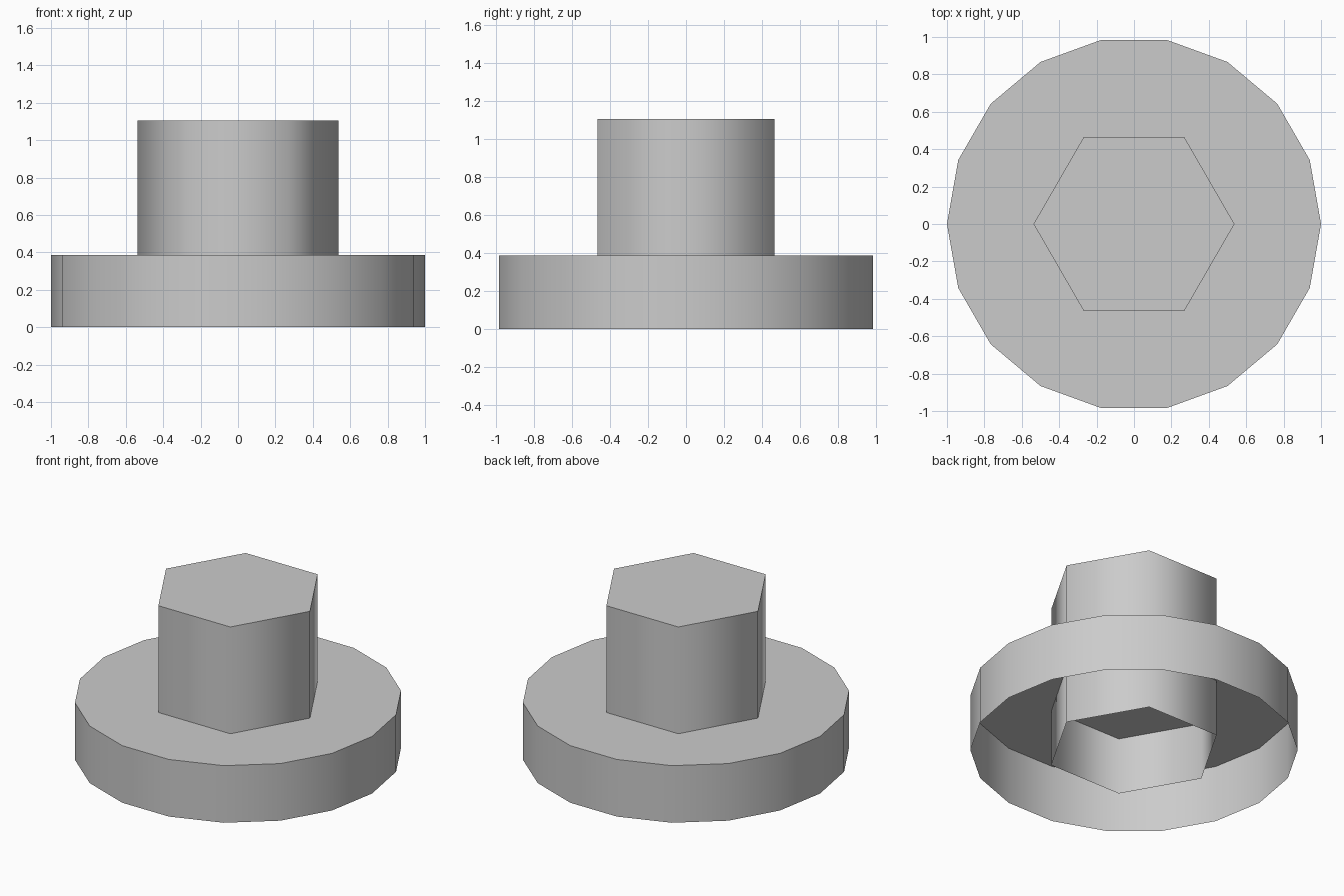
import bpy
import bmesh
from math import cos, sin, tau

cube = bpy.data.objects.get("Cube")
if cube:
    bpy.data.objects.remove(cube, do_unlink=True)

# Single plain grey
grey = bpy.data.materials.new("plain_grey")
grey.use_nodes = True
color = (0.6, 0.6, 0.6, 1.0)
grey.diffuse_color = color
grey.node_tree.nodes["Principled BSDF"].inputs["Base Color"].default_value = color


def open_prism(name, sides, radius, height):
    """Thin shell: smooth side wall, flat top cap, open underside."""
    bm = bmesh.new()
    angles = [tau * i / sides for i in range(sides)]
    low, high = [[bm.verts.new((radius * cos(a), radius * sin(a), z)) for a in angles]
                 for z in (0, height)]
    for i in range(sides):
        j = (i + 1) % sides
        wall = bm.faces.new((low[i], low[j], high[j], high[i]))
        wall.smooth = True
    cap = bm.faces.new(high)
    for edge in cap.edges:
        edge.smooth = False
    mesh = bpy.data.meshes.new(name)
    bm.to_mesh(mesh)
    bm.free()
    mesh.materials.append(grey)
    obj = bpy.data.objects.new(name, mesh)
    bpy.context.collection.objects.link(obj)
    return obj


# Wide round flange, hollow from below
open_prism("flange", 18, 1.0, 0.385)
# Hexagonal post running through the flange down to the ground
open_prism("hex_post", 6, 0.537, 1.105)
